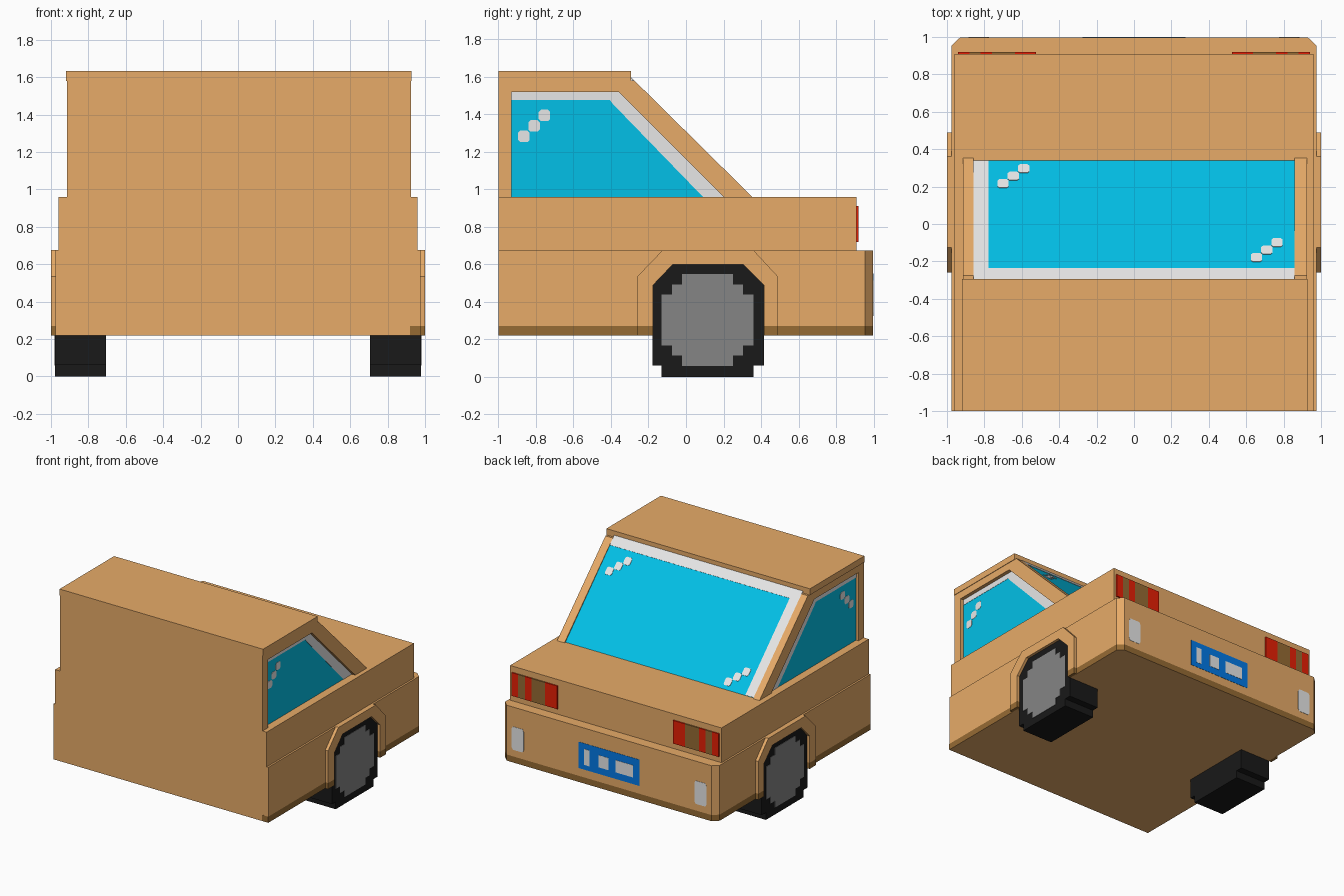
import bpy, bmesh, math
from mathutils import Vector

if "Cube" in bpy.data.objects:
    bpy.data.objects.remove(bpy.data.objects["Cube"])


def material(name, r, g, b):
    lin = [((c / 255 + 0.055) / 1.055) ** 2.4 if c > 10 else c / 255 / 12.92 for c in (r, g, b)]
    m = bpy.data.materials.new(name)
    m.diffuse_color = (*lin, 1)
    m.use_nodes = True
    m.node_tree.nodes["Principled BSDF"].inputs["Base Color"].default_value = m.diffuse_color
    return m


TAN = material("tan_paint", 231, 171, 104)
BROWN = material("dark_brown", 150, 107, 52)
GLASS = material("blue_glass", 2, 193, 232)
WHITE = material("pale_grey", 236, 236, 236)
BLACK = material("rubber_black", 25, 25, 25)
GREY = material("hub_grey", 133, 133, 133)
RED = material("lamp_red", 235, 32, 4)
BLUE = material("plate_blue", 2, 121, 230)


def solid(name, pts, vec, mat):
    """Extrude a flat 3D outline along vec into a closed solid."""
    bm = bmesh.new()
    v = Vector(vec)
    a = [bm.verts.new(p) for p in pts]
    b = [bm.verts.new(Vector(p) + v) for p in pts]
    bm.faces.new(a)
    bm.faces.new(b[::-1])
    n = len(a)
    for i in range(n):
        bm.faces.new((a[i], a[(i + 1) % n], b[(i + 1) % n], b[i]))
    bmesh.ops.recalc_face_normals(bm, faces=bm.faces[:])
    me = bpy.data.meshes.new(name)
    bm.to_mesh(me)
    bm.free()
    me.materials.append(mat)
    ob = bpy.data.objects.new(name, me)
    bpy.context.collection.objects.link(ob)
    return ob


def box(name, x0, x1, y0, y1, z0, z1, mat):
    return solid(name, [(x0, y0, z0), (x1, y0, z0), (x1, y1, z0), (x0, y1, z0)], (0, 0, z1 - z0), mat)


def side(name, prof, s, x0, x1, mat):
    """Side profile (y, z) extruded from x0 to x1 on side s."""
    return solid(name, [(s * x0, y, z) for y, z in prof], (s * (x1 - x0), 0, 0), mat)


def blob(cx, cy, w, h, k=0.3):
    """Small eight-sided outline; k sets how square it is."""
    return [(cx + w * a, cy + h * b) for a, b in
            ((-.5, -k), (-k, -.5), (k, -.5), (.5, -k), (.5, k), (k, .5), (-k, .5), (-.5, k))]


# Lower body with chamfered rear corners; sill dark on its sides and rear only
plan = [(-0.975, -1), (0.975, -1), (0.975, 0.955), (0.93, 0.997), (-0.93, 0.997), (-0.975, 0.955)]
solid("lower_body", [(x, y, 0.27) for x, y in plan], (0, 0, 0.405), TAN)
sill = solid("sill", [(x, y, 0.22) for x, y in plan], (0, 0, 0.05), BROWN)
sill.data.materials.append(TAN)
for f in sill.data.polygons:
    if f.normal.y < -0.9 or f.normal.z < -0.9:
        f.material_index = 1
box("front_corner_patch", 0.92, 0.975, -1.001, -0.99, 0.221, 0.27, BROWN)

# Upper body and roof
box("upper_body", -0.96, 0.96, -1, 0.91, 0.675, 0.96, TAN)
box("roof", -0.92, 0.928, -1, -0.293, 1.58, 1.632, TAN)
box("cabin_front_wall", -0.857, 0.857, -1, -0.93, 0.96, 1.58, TAN)

# Glass cabin core with a 45 degree rear window
side("cabin_glass", [(-0.94, 0.96), (-0.94, 1.58), (-0.28, 1.58), (0.34, 0.96)], 1, -0.857, 0.857, GLASS)


def rear_plate(name, outline):
    """Thin plate lying on the rear window, outline in (x, y)."""
    solid(name, [(x, y - 0.002, 1.298 - y) for x, y in outline], (0, 0.004, 0.004), WHITE)


rear_plate("rear_window_top_trim", [(-0.857, -0.3), (0.857, -0.3), (0.857, -0.237), (-0.857, -0.237)])
rear_plate("rear_window_side_trim", [(-0.857, -0.237), (-0.777, -0.237), (-0.777, 0.338), (-0.857, 0.338)])
for gx, gy in ((-0.7, 0.215), (0.655, -0.18)):
    for i in range(3):
        rear_plate("rear_glint", blob(gx + 0.055 * i, gy + 0.04 * i, 0.06, 0.045, 0.34))

for s in (-1, 1):
    # Cabin side frame around the window
    side("cabin_side_frame", [(-1, 0.96), (-1, 1.58), (-0.275, 1.58), (0.353, 0.96), (0.20, 0.96),
                              (-0.36, 1.52), (-0.93, 1.52), (-0.93, 0.96)], s, 0.857, 0.919 + 0.005 * s, TAN)
    # Side window pane, trim and glints
    side("side_window", [(-0.93, 0.96), (-0.93, 1.52), (-0.36, 1.52), (0.20, 0.96)], s, 0.85, 0.893, GLASS)
    side("side_window_trim", [(-0.93, 1.52), (-0.36, 1.52), (0.20, 0.96), (0.09, 0.96), (-0.39, 1.455),
                              (-0.405, 1.475), (-0.93, 1.475)], s, 0.89, 0.895, WHITE)
    for i in range(3):
        side("side_glint", blob(-0.865 + 0.055 * i, 1.282 + 0.056 * i, 0.062, 0.062), s, 0.89, 0.895, WHITE)

    # Wheel arch with dark feet
    side("wheel_arch", [(-0.26, 0.27), (-0.26, 0.535), (-0.125, 0.675), (0.36, 0.675), (0.49, 0.535),
                        (0.49, 0.27), (0.415, 0.27), (0.415, 0.49), (0.305, 0.6), (-0.07, 0.6),
                        (-0.175, 0.49), (-0.175, 0.27)], s, 0.965, 1.0, TAN)
    for y0, y1 in ((-0.26, -0.175), (0.415, 0.49)):
        side("wheel_arch_foot", [(y0, 0.22), (y1, 0.22), (y1, 0.27), (y0, 0.27)], s, 0.965, 1.0, BROWN)

    # Blocky tyre and stepped hub
    side("tyre", [(-0.13, 0), (0.36, 0), (0.36, 0.06), (0.415, 0.06), (0.415, 0.49), (0.305, 0.6),
                  (-0.07, 0.6), (-0.178, 0.49), (-0.178, 0.06), (-0.13, 0.06)], s, 0.705, 0.978, BLACK)
    a, b, c = 0.135, 0.19, 0.245
    quarter = [(c, a), (b, a), (b, b), (a, b), (a, c)]
    hub = []
    for q, (sy, sz) in enumerate(((1, 1), (-1, 1), (-1, -1), (1, -1))):
        ring = quarter if q % 2 == 0 else quarter[::-1]
        hub += [(0.115 + sy * y, 0.303 + sz * z) for y, z in ring]
    side("hub", hub, s, 0.975, 0.981, GREY)

    # Striped tail lamp, listed from the inner end outwards
    x = 0.525
    for w, mat in ((0.11, RED), (0.125, BROWN), (0.06, RED), (0.06, BROWN), (0.06, RED)):
        box("tail_lamp_stripe", s * x, s * (x + w), 0.90, 0.92, 0.72, 0.91, mat)
        x += w
    # Reversing lamp
    solid("reversing_lamp", [(p, 0.993, z) for p, z in blob(s * 0.83, 0.42, 0.11, 0.19, 0.4)],
          (0, 0.006, 0), WHITE)

# Rear plate with plain marks
box("rear_plate", -0.275, 0.275, 0.993, 0.999, 0.335, 0.55, BLUE)
for cx, w, h in ((0.2, 0.05, 0.13), (0.05, 0.09, 0.1), (-0.14, 0.16, 0.1)):
    box("rear_plate_mark", cx - w / 2, cx + w / 2, 0.996, 1.001, 0.44 - h / 2, 0.44 + h / 2, WHITE)
